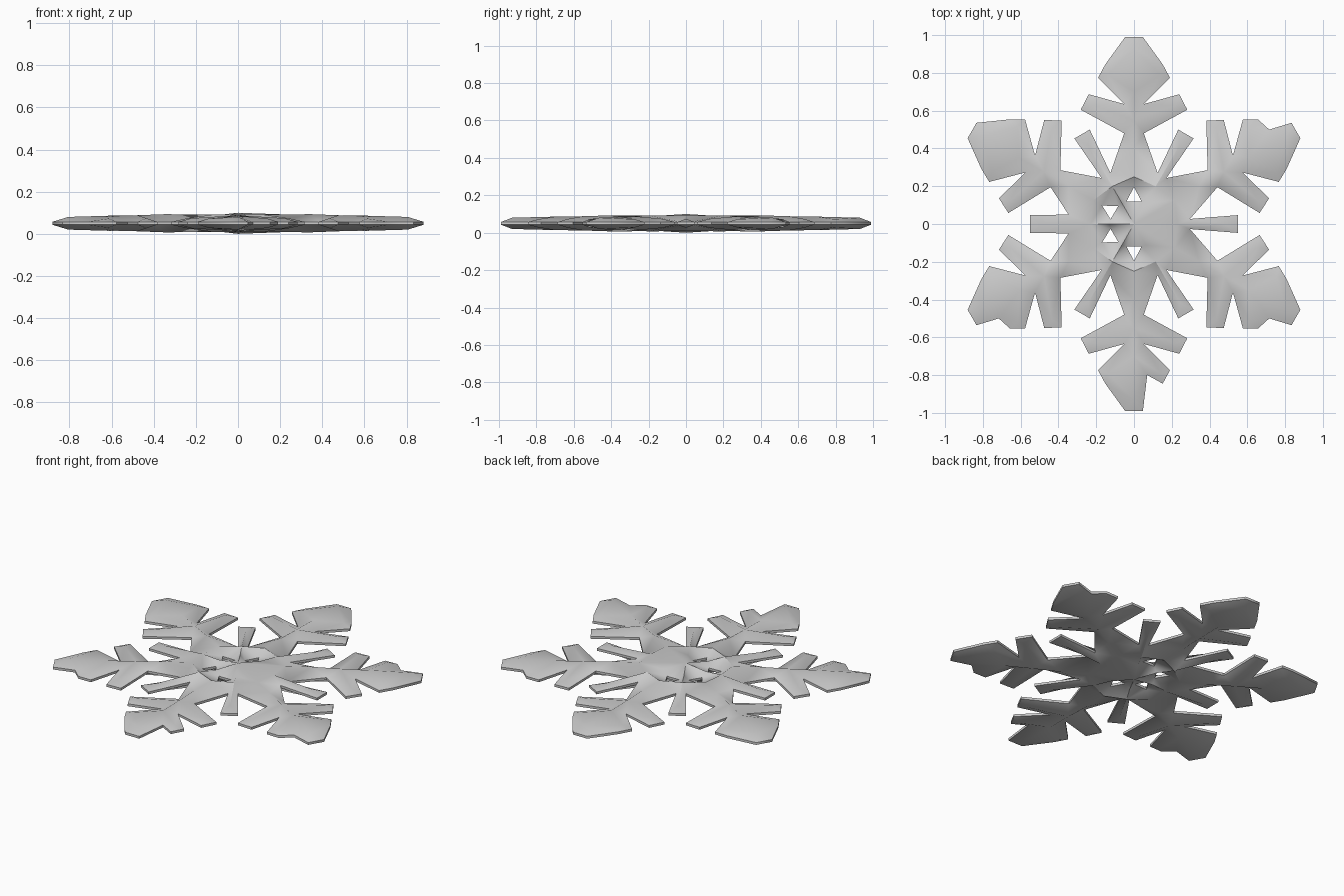
import bpy, bmesh
from math import radians, cos, sin
from mathutils import Vector
from mathutils.geometry import delaunay_2d_cdt

if "Cube" in bpy.data.objects:
    bpy.data.objects.remove(bpy.data.objects["Cube"])

MID, RIM = 0.05, 0.007      # mid-plane height, half thickness at the edge

pts, heights, edges = [], [], []
loops = []


def place(angle, r, p):
    # r runs outward along the arm, p to its left
    a = radians(angle)
    return Vector((r * cos(a) - p * sin(a), r * sin(a) + p * cos(a)))


def add(angle, r, p, h=RIM):
    pts.append(place(angle, r, p))
    heights.append(h)
    return len(pts) - 1


def chain(ids, closed=False):
    edges.extend(zip(ids, ids[1:]))
    if closed:
        edges.append((ids[-1], ids[0]))


def side(notch=None, root=(0.27, 0.125)):
    # one side of an arm from its root to its tip
    prof = [root, (0.48, 0.052), (0.605, 0.282), (0.687, 0.24), (0.635, 0.052),
            (0.775, 0.19), (0.845, 0.152)]
    if notch:
        prof.append(notch)
    return prof + [(0.99, 0.047)]


# arm angle: (right side options, left side options)
deep, shallow, web = (0.80, 0.07), (0.87, 0.075), (0.325, 0.13)
arms = {
    -30: (side(shallow), side()),
    30: (side(), side(shallow)),
    90: (side(), side()),
    150: (side(), side(root=web)),
    210: (side(root=web), side(shallow)),
    270: (side(), side(deep)),
}

# outline: six branched arms with a short spike after each
outline = []
for ang, (right, left) in arms.items():
    outline += [add(ang, r, -p) for r, p in right]
    outline += [add(ang, r, p) for r, p in reversed(left)]
    outline += [add(ang + 30, 0.55, -0.047), add(ang + 30, 0.55, 0.047)]
chain(outline, True)
loops.append(outline)

# small openings around the hub
open_arms = (90, 150, 210, 270)
for ang in open_arms:
    hole = [add(ang, 0.12, -0.04), add(ang, 0.195, 0), add(ang, 0.12, 0.04)]
    chain(hole, True)
    loops.append(hole)

# ridges: hub, spikes, arms and branches
hub = add(0, 0, 0, 0.05)
spike = {}
for ang in range(0, 360, 60):
    ids = [add(ang, r, 0, h) for r, h in ((0.13, 0.035), (0.23, 0.042), (0.48, 0.024))]
    spike[ang] = ids[1]
    chain([hub] + ids)
for ang in arms:
    ids = [add(ang, r, 0, h) for r, h in
           ((0.25, 0.042), (0.40, 0.043), (0.55, 0.038), (0.70, 0.036), (0.93, 0.03))]
    chain(ids)
    for s in (-1, 1):
        edges.append((ids[0], spike[(ang + 30 * s) % 360]))
        edges.append((ids[2], add(ang, 0.63, 0.22 * s, 0.024)))
        edges.append((ids[3], add(ang, 0.79, 0.14 * s, 0.022)))
    if ang not in open_arms:
        edges.append((hub, ids[0]))


def inside(q, loop):
    hit = False
    for i, j in zip(loop, loop[1:] + loop[:1]):
        a, b = pts[i], pts[j]
        if (a.y > q.y) != (b.y > q.y) and q.x < a.x + (q.y - a.y) * (b.x - a.x) / (b.y - a.y):
            hit = not hit
    return hit


# triangulate the plan, keep what lies in the outline and outside the openings
co, _, tris, orig, _, _ = delaunay_2d_cdt(pts, edges, [], 0, 1e-5)
new_id = {o: n for n, src in enumerate(orig) for o in src}
h = [heights[src[0]] if src else 0.03 for src in orig]
n = len(co)

bm = bmesh.new()
vs = [bm.verts.new((c.x, c.y, MID + k)) for c, k in zip(co, h)]
vs += [bm.verts.new((c.x, c.y, MID - k)) for c, k in zip(co, h)]
for t in tris:
    q = sum((co[i] for i in t), Vector((0, 0))) / len(t)
    if inside(q, loops[0]) and not any(inside(q, lp) for lp in loops[1:]):
        bm.faces.new([vs[i] for i in t])
        bm.faces.new([vs[i + n] for i in reversed(t)])
# thin rim walls
for lp in loops:
    for i, j in zip(lp, lp[1:] + lp[:1]):
        a, b = new_id[i], new_id[j]
        bm.faces.new((vs[a], vs[a + n], vs[b + n], vs[b]))
bmesh.ops.delete(bm, geom=[v for v in bm.verts if not v.link_faces], context='VERTS')
bmesh.ops.recalc_face_normals(bm, faces=bm.faces)

mesh = bpy.data.meshes.new("snowflake")
bm.to_mesh(mesh)
bm.free()
flake = bpy.data.objects.new("snowflake", mesh)
bpy.context.collection.objects.link(flake)
bpy.context.view_layer.objects.active = flake
flake.select_set(True)
bpy.ops.object.shade_smooth_by_angle(angle=radians(60))
